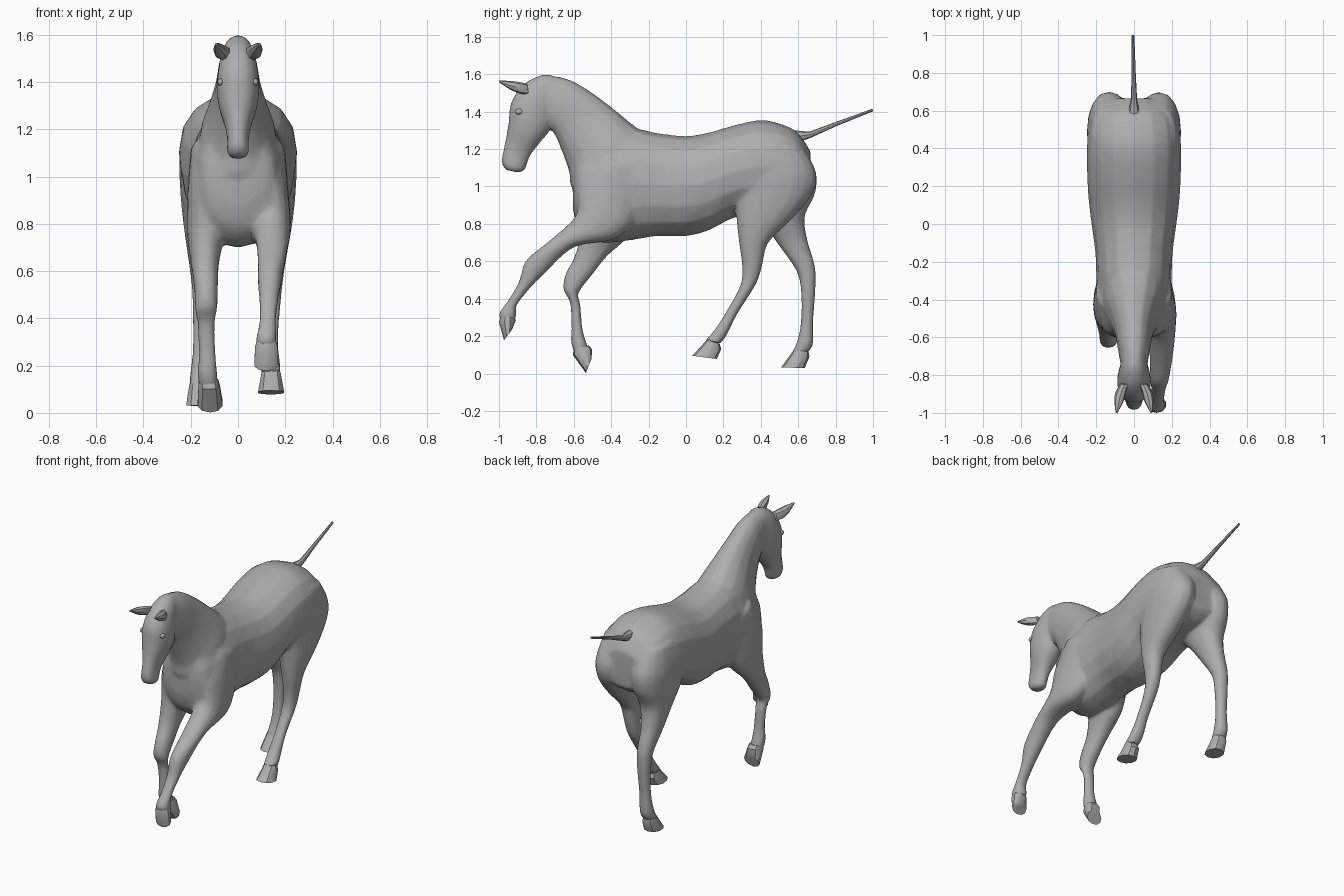
import bpy, bmesh, math
from mathutils import Vector

coat = bpy.data.materials.new("grey_coat")
coat.diffuse_color = (0.42, 0.42, 0.42, 1)


def finish(obj, angle=35):
    obj.data.materials.clear()
    obj.data.materials.append(coat)
    bpy.ops.object.select_all(action='DESELECT')
    obj.select_set(True)
    bpy.context.view_layer.objects.active = obj
    bpy.ops.object.shade_smooth_by_angle(angle=math.radians(angle))
    return obj


def spline(rings, steps):
    """Catmull-Rom interpolation between cross-sections."""
    if steps < 2:
        return rings
    out, n = [], len(rings)
    for i in range(n - 1):
        q = [rings[max(0, min(n - 1, i + k))] for k in (-1, 0, 1, 2)]
        for s in range(steps):
            t = s / steps
            out.append([0.5 * (2 * b + (c - a) * t + (2 * a - 5 * b + 4 * c - d) * t * t
                        + (3 * b - a - 3 * c + d) * t ** 3) for a, b, c, d in zip(*q)])
    return out + [rings[-1]]


def loft(bm, rings, steps=4, segs=16, power=0.92):
    """Skin oval sections: (y, z) of two opposite edges, centre x, half width."""
    loops = []
    for ya, za, yb, zb, x, w in spline(rings, steps):
        c = Vector((x, (ya + yb) / 2, (za + zb) / 2))
        d = Vector((0, (ya - yb) / 2, (za - zb) / 2))
        loop = []
        for k in range(segs):
            a = 2 * math.pi * k / segs
            cs, sn = math.cos(a), math.sin(a)
            cs = math.copysign(abs(cs) ** power, cs)
            sn = math.copysign(abs(sn) ** power, sn)
            loop.append(bm.verts.new(c + d * cs + Vector((w * sn, 0, 0))))
        loops.append(loop)
    faces = [bm.faces.new(loops[0]), bm.faces.new(loops[-1][::-1])]
    for p, q in zip(loops, loops[1:]):
        for k in range(segs):
            j = (k + 1) % segs
            faces.append(bm.faces.new((p[j], p[k], q[k], q[j])))
    bmesh.ops.recalc_face_normals(bm, faces=faces)


def to_object(name, bm):
    me = bpy.data.meshes.new(name)
    bm.to_mesh(me)
    bm.free()
    obj = bpy.data.objects.new(name, me)
    bpy.context.collection.objects.link(obj)
    return obj


def part(name, rings, **kw):
    bm = bmesh.new()
    loft(bm, rings, **kw)
    return finish(to_object(name, bm))


# Trunk: y, top z, bottom z, half width
trunk = [(-.605, 1.08, .88, .08), (-.575, 1.18, .78, .15), (-.50, 1.24, .71, .185),
         (-.40, 1.28, .70, .20), (-.28, 1.31, .715, .20), (-.15, 1.285, .735, .205),
         (0, 1.27, .735, .225), (.12, 1.288, .765, .24), (.25, 1.325, .83, .248),
         (.40, 1.355, .86, .25), (.52, 1.33, .88, .24), (.60, 1.285, .90, .205),
         (.665, 1.19, .95, .13)]
trunk = [(y, t, y, b, 0, w) for y, t, b, w in trunk]

neck = [(-.18, 1.27, -.42, .90, 0, .15), (-.27, 1.32, -.60, .98, 0, .165),
        (-.38, 1.41, -.625, 1.08, 0, .13), (-.50, 1.50, -.66, 1.18, 0, .10),
        (-.62, 1.57, -.71, 1.29, 0, .085), (-.73, 1.595, -.77, 1.32, 0, .07)]

head = [(-.70, 1.59, -.69, 1.50, 0, .04), (-.77, 1.597, -.70, 1.43, 0, .065),
        (-.87, 1.545, -.715, 1.36, 0, .083), (-.935, 1.45, -.735, 1.29, 0, .09),
        (-.948, 1.35, -.78, 1.235, 0, .08), (-.96, 1.27, -.83, 1.17, 0, .056),
        (-.975, 1.20, -.85, 1.12, 0, .046), (-.986, 1.13, -.865, 1.085, 0, .046),
        (-.965, 1.09, -.90, 1.075, 0, .033)]

# Legs: right fore reaches forward, left fore trails, hind pair mid-stride
right_fore = [(-.45, 1.17, -.24, 1.06, .12, .08), (-.57, 1.0, -.26, .84, .125, .09),
              (-.59, .845, -.38, .72, .14, .085), (-.73, .71, -.60, .675, .145, .065),
              (-.855, .605, -.755, .535, .135, .052), (-.893, .49, -.835, .455, .13, .04),
              (-.955, .385, -.905, .365, .125, .036), (-1.0, .32, -.905, .32, .12, .043),
              (-.985, .275, -.92, .275, .12, .04)]
left_fore = [(-.45, 1.17, -.24, 1.06, -.12, .08), (-.56, 1.0, -.26, .84, -.125, .09),
             (-.56, .80, -.32, .72, -.135, .08), (-.59, .64, -.42, .63, -.14, .06),
             (-.645, .53, -.50, .53, -.135, .05), (-.655, .45, -.575, .43, -.135, .047),
             (-.62, .38, -.565, .37, -.135, .037), (-.612, .25, -.555, .25, -.13, .035),
             (-.615, .17, -.535, .17, -.13, .042), (-.595, .10, -.52, .13, -.125, .04)]
right_hind = [(.34, 1.25, .62, 1.22, .12, .10), (.27, 1.08, .695, 1.08, .13, .118),
              (.265, .94, .675, .96, .135, .11), (.27, .82, .56, .82, .145, .088),
              (.285, .69, .44, .70, .15, .062), (.30, .57, .41, .59, .145, .048),
              (.29, .47, .375, .48, .14, .042), (.215, .33, .275, .32, .135, .036),
              (.15, .23, .22, .21, .135, .042), (.10, .175, .185, .16, .14, .043)]
left_hind = [(.34, 1.25, .62, 1.22, -.12, .10), (.27, 1.08, .695, 1.08, -.13, .118),
             (.29, .94, .69, .96, -.135, .11), (.40, .82, .635, .84, -.145, .09),
             (.50, .68, .65, .71, -.155, .062), (.59, .55, .69, .57, -.15, .048),
             (.615, .44, .692, .45, -.15, .042), (.615, .28, .68, .28, -.155, .036),
             (.595, .175, .68, .16, -.16, .042), (.565, .11, .65, .11, -.165, .043)]

# Body: fuse the volumes into one skin, then facet it lightly
bm = bmesh.new()
for rings in (trunk, neck, head, right_fore, left_fore, right_hind, left_hind):
    loft(bm, rings)
body = to_object("body", bm)
m = body.modifiers.new("fuse", 'REMESH')
m.mode, m.voxel_size = 'VOXEL', 0.011
m = body.modifiers.new("soften", 'SMOOTH')
m.factor, m.iterations = 0.5, 4
m = body.modifiers.new("facet", 'DECIMATE')
m.ratio = 0.14
skin = bpy.data.meshes.new_from_object(body.evaluated_get(bpy.context.evaluated_depsgraph_get()))
body.modifiers.clear()
body.data = skin
finish(body, 30)

# Hooves: coronet band down to the sole
hooves = {
    "right_fore_hoof": [(-.99, .305, -.92, .305, .12, .042), (-1.0, .275, -.91, .285, .12, .05),
                        (-.973, .178, -.93, .235, .12, .053)],
    "left_fore_hoof": [(-.60, .135, -.52, .15, -.125, .042), (-.605, .10, -.502, .13, -.122, .047),
                       (-.535, .002, -.505, .08, -.118, .055)],
    "right_hind_hoof": [(.11, .18, .18, .16, .14, .042), (.08, .145, .188, .13, .14, .048),
                        (.032, .095, .165, .078, .14, .058)],
    "left_hind_hoof": [(.575, .125, .655, .12, -.165, .042), (.55, .09, .66, .09, -.165, .048),
                       (.508, .032, .635, .03, -.165, .057)]}
for name, rings in hooves.items():
    part(name, rings, steps=1, segs=10)

# Tail: thin stiff taper
part("tail", [(.58, 1.30, .60, 1.235, 0, .03), (.66, 1.293, .67, 1.262, 0, .016),
              (.80, 1.345, .805, 1.323, -.002, .011), (.997, 1.416, 1.0, 1.402, -.005, .007)],
     steps=1, segs=8)

# Ears and eyes, mirrored
for side, s in (("right", 1), ("left", -1)):
    part(side + "_ear", [(-.85, 1.55, -.84, 1.49, .05 * s, .022), (-.90, 1.56, -.88, 1.495, .07 * s, .028),
                         (-.945, 1.565, -.935, 1.515, .08 * s, .024),
                         (-1.0, 1.566, -.998, 1.556, .092 * s, .005)], steps=2, segs=8)
    bpy.ops.mesh.primitive_uv_sphere_add(segments=12, ring_count=8, radius=1,
                                         location=(.073 * s, -.892, 1.40))
    eye = bpy.context.object
    eye.name = side + "_eye"
    eye.scale = (.014, .022, .016)
    finish(eye)
